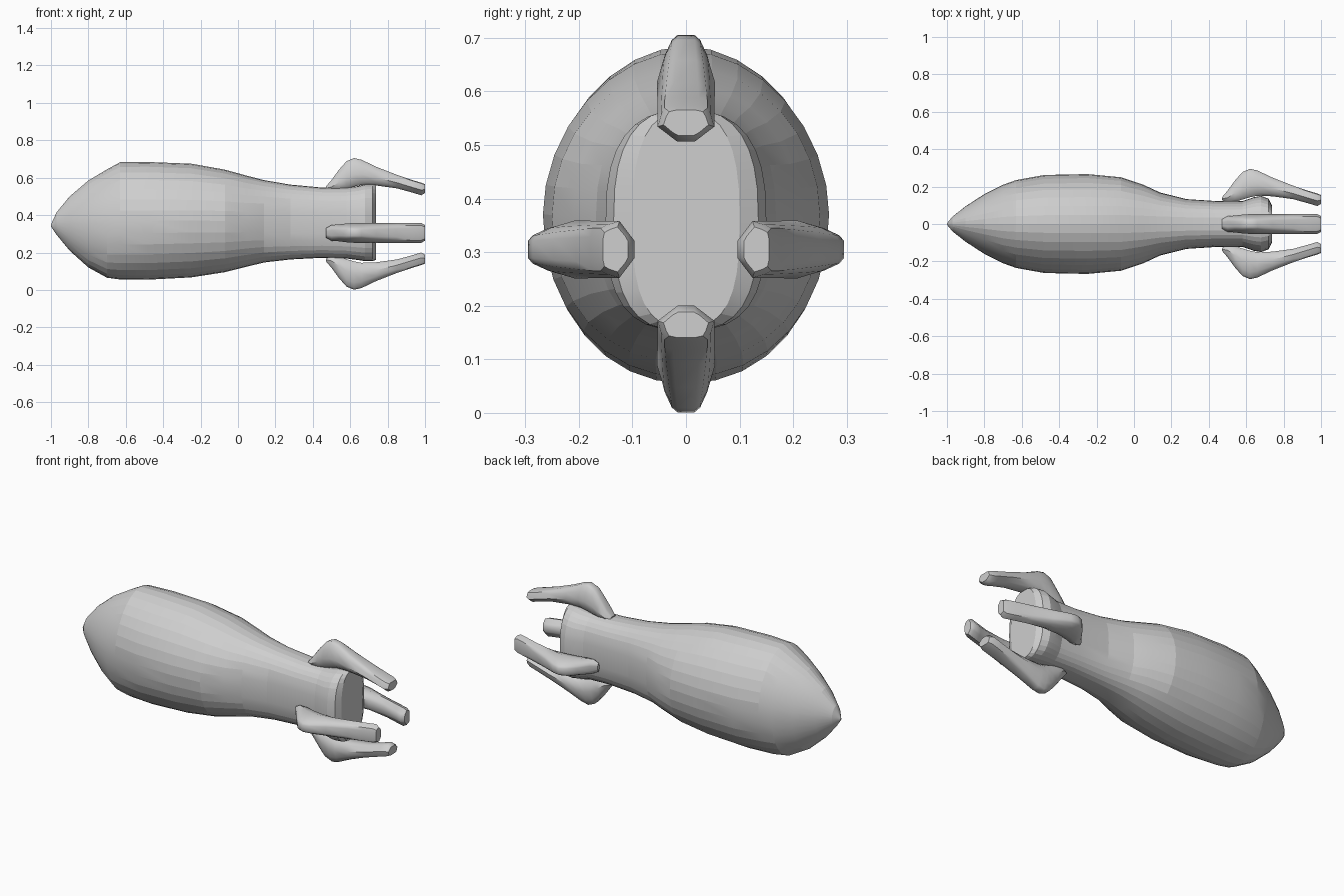
import bpy, bmesh, math
from mathutils import Matrix

default = bpy.data.objects.get("Cube")
if default:
    bpy.data.objects.remove(default, do_unlink=True)

grey = bpy.data.materials.new("light grey")
grey.use_nodes = True
grey.diffuse_color = (0.62, 0.62, 0.62, 1)
grey.node_tree.nodes["Principled BSDF"].inputs["Base Color"].default_value = (0.62, 0.62, 0.62, 1)


def loft(name, rings, smooth_angle, transform=Matrix()):
    """Skin a list of closed rings and cap both ends."""
    bm = bmesh.new()
    loops = [[bm.verts.new(p) for p in ring] for ring in rings]
    n = len(loops[0])
    for a, b in zip(loops, loops[1:]):
        for i in range(n):
            j = (i + 1) % n
            bm.faces.new((a[i], a[j], b[j], b[i]))
    bm.faces.new(loops[0])
    bm.faces.new(loops[-1])
    bmesh.ops.transform(bm, matrix=transform, verts=bm.verts)
    bmesh.ops.recalc_face_normals(bm, faces=bm.faces)
    mesh = bpy.data.meshes.new(name)
    bm.to_mesh(mesh)
    bm.free()
    mesh.materials.append(grey)
    obj = bpy.data.objects.new(name, mesh)
    bpy.context.collection.objects.link(obj)
    bpy.ops.object.select_all(action='DESELECT')
    obj.select_set(True)
    bpy.context.view_layer.objects.active = obj
    bpy.ops.object.shade_smooth_by_angle(angle=math.radians(smooth_angle))
    return obj


def body_ring(x, half_width, bottom, top, square, sides=32):
    """Superellipse section, a little pointed at the top of the belly."""
    mid, half = (bottom + top) / 2, (top - bottom) / 2
    ring = []
    for i in range(sides):
        a = math.tau * i / sides
        c, s = math.cos(a), math.sin(a)
        power = 2 / (square - (0.2 if s > 0 else 0))
        ring.append((x, half_width * math.copysign(abs(c) ** power, c),
                     mid + half * math.copysign(abs(s) ** power, s)))
    return ring


# Body: x, half width, bottom, top, squareness
body = [
    (-1.0, .004, .34, .35, 2), (-.97, .04, .295, .415, 2), (-.9, .095, .21, .5, 2),
    (-.8, .16, .12, .585, 2), (-.7, .21, .065, .645, 2.1), (-.63, .235, .056, .683, 2.1),
    (-.48, .262, .055, .684, 2.1), (-.25, .267, .067, .675, 2.1), (-.07, .25, .095, .643, 2.2),
    (.05, .21, .125, .61, 2.3), (.14, .168, .147, .587, 2.5), (.28, .133, .163, .563, 2.7),
    (.45, .122, .172, .547, 2.8), (.58, .122, .168, .547, 2.8), (.64, .143, .16, .555, 2.8),
    (.68, .15, .154, .565, 2.8), (.72, .135, .154, .567, 2.8), (.737, .1, .16, .563, 2.8),
]
loft("body", [body_ring(*s) for s in body], 9)

# Fin: x, inner radius, outer radius, half width, inner taper, outer taper
fin = [
    (.47, .185, .2, .025, .6, .6), (.5, .17, .235, .042, .7, .6), (.54, .175, .29, .045, .8, .55),
    (.58, .188, .335, .05, .8, .55), (.62, .2, .352, .053, .8, .5), (.66, .208, .343, .054, .8, .5),
    (.74, .205, .305, .054, .7, .6), (.85, .19, .262, .053, .6, .7), (.93, .168, .235, .053, .5, .75),
    (.98, .153, .22, .053, .5, .75), (1.0, .165, .212, .042, .6, .75),
]


def fin_ring(x, inner, outer, w, k_in, k_out):
    d = outer - inner
    side = [(w * k_in * .6, inner), (w * k_in, inner + d * .12), (w, inner + d * .42),
            (w * (1 + k_out) / 2, inner + d * .75), (w * k_out, outer - d * .06),
            (w * k_out * .6, outer)]
    return [(x, y, r) for y, r in side] + [(x, -y, r) for y, r in reversed(side)]


for name, turn, height in (("top_fin", 0, .353), ("front_fin", 90, .305),
                           ("bottom_fin", 180, .353), ("back_fin", 270, .305)):
    shift = 0 if turn % 180 == 0 else -.057
    place = (Matrix.Translation((0, 0, height)) @ Matrix.Rotation(math.radians(turn), 4, 'X')
             @ Matrix.Translation((0, 0, shift)))
    loft(name, [fin_ring(*s) for s in fin], 40, place)
